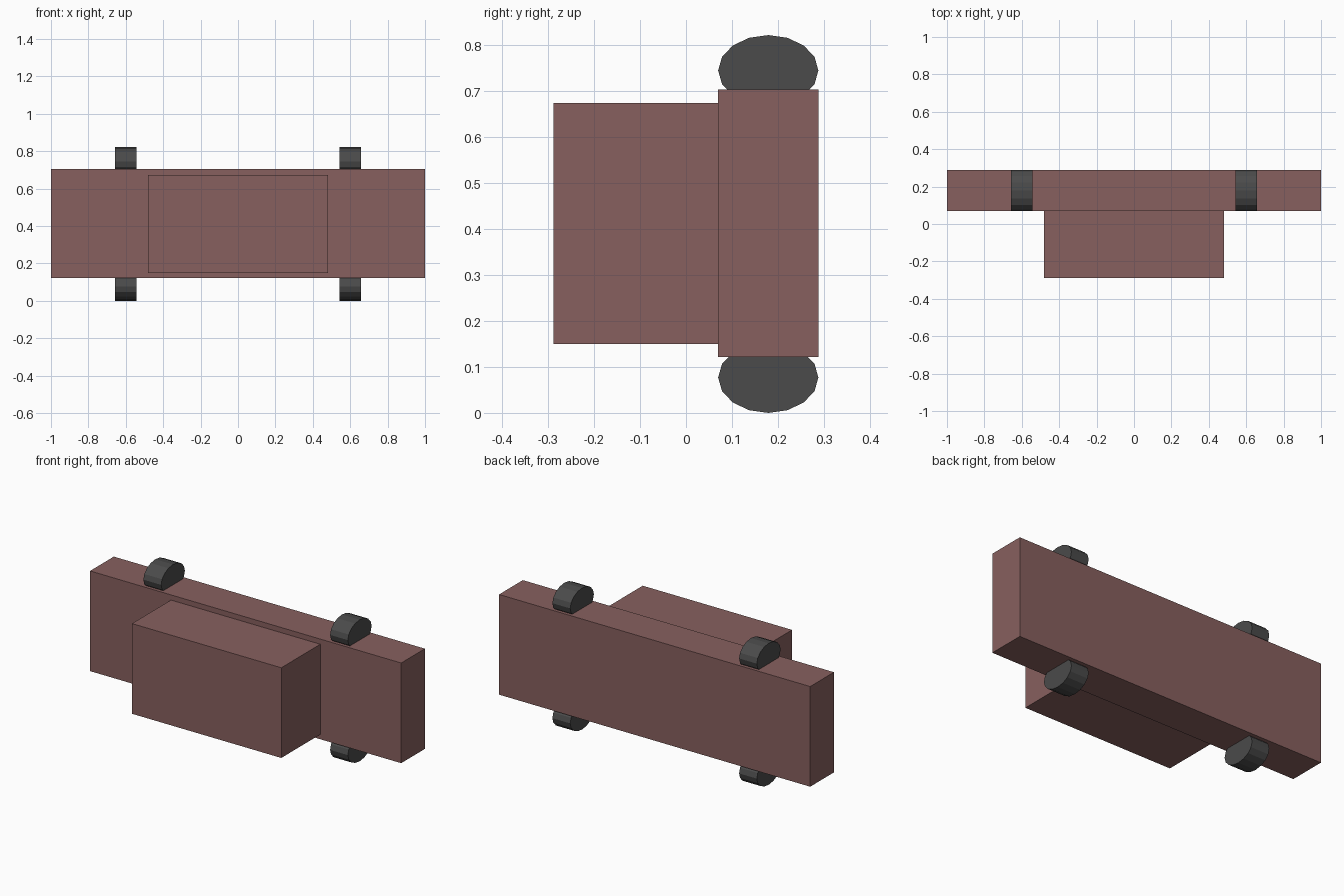
import bpy, math

if "Cube" in bpy.data.objects:
    bpy.data.objects.remove(bpy.data.objects["Cube"])

def material(name, rgb):
    m = bpy.data.materials.new(name)
    m.diffuse_color = (*rgb, 1.0)
    m.use_nodes = True
    m.node_tree.nodes["Principled BSDF"].inputs["Base Color"].default_value = m.diffuse_color
    return m

BODY = material("dusty_red", (0.242, 0.117, 0.113))
TYRE = material("dark_grey", (0.07, 0.07, 0.07))
MID_Z = 0.411

def box(name, x, y, z, mat):
    """Box from (min, max) ranges on each axis."""
    r = (x, y, z)
    bpy.ops.mesh.primitive_cube_add(size=1, location=[(a + b) / 2 for a, b in r])
    ob = bpy.context.object
    ob.name = name
    ob.scale = [b - a for a, b in r]
    bpy.ops.object.transform_apply(location=False, rotation=False, scale=True)
    ob.data.materials.append(mat)

# Long body slab and the narrower cabin in front of it
box("car_body", (-1, 1), (0.07, 0.288), (0.122, 0.704), BODY)
box("cabin", (-0.48, 0.48), (-0.288, 0.07), (0.15, 0.674), BODY)

# Four squashed 16-sided wheels, axles along x, half sunk into the body
for side, sx in (("left", -1), ("right", 1)):
    for level, sz in (("lower", -1), ("upper", 1)):
        bpy.ops.mesh.primitive_cylinder_add(vertices=16, radius=1, depth=0.114)
        ob = bpy.context.object
        ob.name = f"{level}_{side}_wheel"
        ob.scale = (0.077, 0.109, 1)
        ob.rotation_euler = (0, math.pi / 2, 0)
        ob.location = (sx * 0.6, 0.179, MID_Z + sz * 0.334)
        bpy.ops.object.transform_apply(location=False, rotation=True, scale=True)
        ob.data.materials.append(TYRE)
